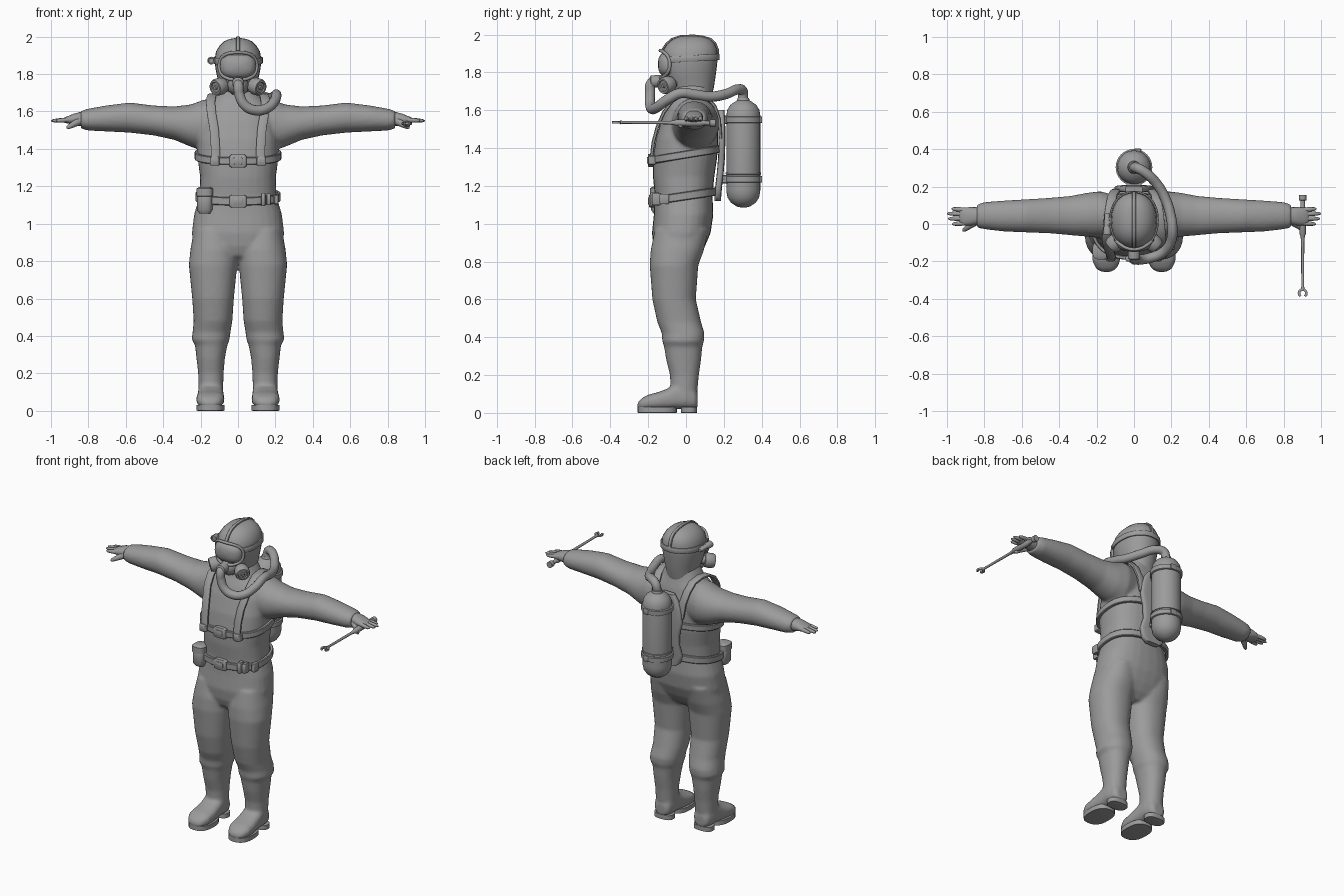
import bpy, bmesh, math
from mathutils import Vector

GREY = bpy.data.materials.new("rubber grey")
GREY.diffuse_color = (0.33, 0.33, 0.33, 1)


def finish(name, bm, angle=40):
    bmesh.ops.recalc_face_normals(bm, faces=bm.faces[:])
    me = bpy.data.meshes.new(name)
    bm.to_mesh(me)
    bm.free()
    ob = bpy.data.objects.new(name, me)
    bpy.context.collection.objects.link(ob)
    me.materials.append(GREY)
    pick([ob])
    bpy.ops.object.shade_smooth_by_angle(angle=math.radians(angle))
    return ob


def pick(obs):
    bpy.ops.object.select_all(action='DESELECT')
    for o in obs:
        o.select_set(True)
    bpy.context.view_layer.objects.active = obs[0]


def spow(v, e):
    return math.copysign(abs(v) ** e, v)


def skin(name, rings, closed=False, angle=40):
    """Bridge equal rings of points into a tube, capped unless closed."""
    bm = bmesh.new()
    vs = [[bm.verts.new(p) for p in r] for r in rings]
    n, m = len(vs[0]), len(vs)
    for i in range(m if closed else m - 1):
        a, b = vs[i], vs[(i + 1) % m]
        for j in range(n):
            k = (j + 1) % n
            bm.faces.new((a[j], a[k], b[k], b[j]))
    if not closed:
        bm.faces.new(vs[0])
        bm.faces.new(vs[-1])
    return finish(name, bm, angle)


def loft(name, axis, rows, s=1, power=2.0, n=28, angle=40):
    """Rows are (position on axis, u0, u1, v0, v1); s = -1 mirrors in x."""
    u, v = [i for i in range(3) if i != axis]
    rings = []
    for t, u0, u1, v0, v1 in rows:
        ring = []
        for j in range(n):
            a = 2 * math.pi * j / n
            p = [0, 0, 0]
            p[axis] = t
            p[u] = (u0 + u1) / 2 + (u1 - u0) / 2 * spow(math.cos(a), 2 / power)
            p[v] = (v0 + v1) / 2 + (v1 - v0) / 2 * spow(math.sin(a), 2 / power)
            p[0] *= s
            ring.append(p)
        rings.append(ring)
    return skin(name, rings, angle=angle)


def block(name, c, half, power=5, k=0.8):
    x, y, z = c
    a, b, h = half
    rows = [(z - h, x - a * k, x + a * k, y - b * k, y + b * k),
            (z - h * k, x - a, x + a, y - b, y + b),
            (z + h * k, x - a, x + a, y - b, y + b),
            (z + h, x - a * k, x + a * k, y - b * k, y + b * k)]
    return loft(name, 2, rows, power=power, n=24)


def rod(name, p0, p1, profile, n=20):
    """Turned part along p0-p1; profile is (fraction, radius) pairs."""
    p0, p1 = Vector(p0), Vector(p1)
    q = (p1 - p0).to_track_quat('Z', 'Y')
    rings = [[p0.lerp(p1, f) + q @ Vector((r * math.cos(2 * math.pi * j / n),
              r * math.sin(2 * math.pi * j / n), 0)) for j in range(n)]
             for f, r in profile]
    return skin(name, rings)


def ribbon(name, pts, width_dir, w, t, closed=False):
    """Flat strap following points; width_dir sets its broad direction."""
    pts, W, m = [Vector(p) for p in pts], Vector(width_dir), len(pts)
    rings = []
    for i, p in enumerate(pts):
        a = pts[i - 1] if closed or i else p
        b = pts[(i + 1) % m] if closed or i < m - 1 else p
        N = (b - a).cross(W).normalized()
        rings.append([p + W * x * w / 2 + N * y * t / 2 for x, y in
                      ((-1, -.6), (-.8, -1), (.8, -1), (1, -.6),
                       (1, .6), (.8, 1), (-.8, 1), (-1, .6))])
    return skin(name, rings, closed)


def tube(name, pts, r, cyclic=False):
    cu = bpy.data.curves.new(name, 'CURVE')
    cu.dimensions, cu.bevel_depth, cu.bevel_resolution = '3D', r, 4
    cu.resolution_u, cu.use_fill_caps = 8, True
    sp = cu.splines.new('BEZIER')
    sp.bezier_points.add(len(pts) - 1)
    for b, p in zip(sp.bezier_points, pts):
        b.co = p
        b.handle_left_type = b.handle_right_type = 'AUTO'
    sp.use_cyclic_u = cyclic
    cu.materials.append(GREY)
    ob = bpy.data.objects.new(name, cu)
    bpy.context.collection.objects.link(ob)
    pick([ob])
    bpy.ops.object.convert(target='MESH')
    bpy.ops.object.shade_smooth_by_angle(angle=math.radians(40))


def hoop(rx, y0, y1, zf, zb, power, n=48):
    out = []
    for j in range(n):
        a = 2 * math.pi * j / n
        f = spow(math.sin(a), 2 / power)
        out.append((rx * spow(math.cos(a), 2 / power), (y0 + y1) / 2 + (y1 - y0) / 2 * f,
                    (zf + zb) / 2 + (zb - zf) / 2 * f))
    return out


# Dry suit: torso, legs, sleeves and boots fused into one skin
torso = [(z, -w, w, a, b) for z, w, a, b in (
    (.79, .1, -.1, .03), (.83, .2, -.155, .07), (.88, .24, -.172, .1), (.95, .247, -.18, .13), (1.05, .235, -.17, .145),
    (1.15, .205, -.165, .14), (1.25, .203, -.175, .15), (1.35, .216, -.175, .165),
    (1.45, .216, -.16, .17), (1.55, .2, -.13, .165), (1.62, .18, -.1, .15),
    (1.67, .13, -.075, .135), (1.74, .09, -.06, .12))]
leg = [(.97, .03, .235, -.165, .12), (.86, 0, .255, -.187, .095), (.78, .004, .263, -.192, .065),
       (.6, .022, .245, -.178, .052), (.48, .03, .237, -.152, .08), (.42, .04, .243, -.128, .098),
       (.38, .045, .248, -.126, .096), (.35, .057, .23, -.116, .086), (.28, .07, .222, -.105, .08),
       (.2, .077, .213, -.085, .068), (.09, .08, .21, -.08, .058)]
sleeve = [(.08, -.06, .15, 1.40, 1.66), (.18, -.075, .175, 1.39, 1.665), (.25, -.068, .167, 1.41, 1.638),
          (.34, -.06, .15, 1.448, 1.627), (.45, -.05, .14, 1.472, 1.632), (.58, -.045, .132, 1.487, 1.648),
          (.7, -.04, .125, 1.493, 1.633), (.8, -.028, .117, 1.498, 1.615), (.84, -.02, .105, 1.508, 1.605)]
boot = [(.062, .11, .18, .03, .1), (.047, .09, .2, .02, .13), (0, .079, .213, .02, .155),
        (-.05, .078, .214, .02, .158), (-.09, .076, .217, .018, .132), (-.14, .072, .222, .016, .112),
        (-.2, .075, .222, .016, .096), (-.237, .093, .205, .016, .076), (-.257, .12, .176, .02, .052)]
parts = [loft("suit", 2, torso, power=2.4)]
for s in (-1, 1):
    parts += [loft("leg", 2, leg, s, 2.2), loft("sleeve", 0, sleeve, s, 2.1), loft("boot", 1, boot, s, 2.7)]
pick(parts)
bpy.ops.object.join()
suit = bpy.context.object
rm = suit.modifiers.new("fuse", 'REMESH')
rm.mode, rm.voxel_size, rm.use_smooth_shade = 'VOXEL', .01, True
sm = suit.modifiers.new("soften", 'SMOOTH')
sm.factor, sm.iterations = .5, 6

# Soles, hands, shoulder straps and breathing valves on both sides
palm = [(.81, .005, .085, 1.52, 1.598), (.845, -.004, .09, 1.522, 1.597), (.88, -.008, .09, 1.53, 1.588),
        (.905, -.008, .088, 1.535, 1.577), (.925, 0, .08, 1.539, 1.57), (.935, .012, .07, 1.545, 1.562)]
tip = ((0, .012), (.45, .0125), (.85, .0095), (1, .004))
for s, side in ((-1, "right"), (1, "left")):
    block(side + "_sole", (s * .147, -.152, .016), (.075, .104, .016), 2.5, .93)
    block(side + "_heel", (s * .146, .016, .016), (.066, .043, .016), 2.7, .93)
    loft(side + "_hand", 0, palm, s, 2.3, 20)
    for i, (y, x) in enumerate(((.004, .972), (.029, .993), (.053, .999), (.075, .975))):
        rod(f"{side}_finger_{i}", (s * .905, y, 1.556), (s * x, y * 1.15 - .005, 1.55), tip, 10)
    rod(side + "_thumb", (s * .85, .012, 1.548), (s * .915, -.037, 1.512), ((0, .022), (.5, .016), (.9, .011), (1, .004)), 10)
    strap = ((.12, -.183, 1.35), (.122, -.173, 1.43), (.128, -.152, 1.51), (.142, -.117, 1.59),
             (.147, -.073, 1.648), (.142, -.02, 1.68), (.135, .05, 1.687), (.125, .11, 1.67),
             (.115, .153, 1.62), (.1, .176, 1.55), (.085, .182, 1.45))
    ribbon(side + "_shoulder_strap", [(s * x, y, z) for x, y, z in strap], (1, 0, 0), .048, .018)
    block(side + "_strap_buckle", (s * .125, -.18, 1.335), (.025, .02, .025))
    rod(side + "_breathing_valve", (s * .06, -.06, 1.745), (s * .123, -.123, 1.727),
        ((0, .025), (.3, .028), (.32, .041), (.5, .046), (.85, .046), (1, .04), (1, .03), (.93, .027), (.93, .012), (1.03, .01)))

# Head, helmet crest and head band
loft("hooded_head", 2, [(z, -w, w, a, b) for z, w, a, b in (
    (1.67, .092, -.05, .135), (1.72, .095, -.085, .147), (1.77, .108, -.112, .155), (1.83, .121, -.128, .163),
    (1.88, .124, -.13, .168), (1.92, .118, -.12, .166), (1.95, .1, -.1, .152), (1.975, .075, -.07, .128),
    (1.988, .045, -.035, .09), (1.993, .012, 0, .04))], power=2.15, angle=60)
ribbon("helmet_crest", [(0, -.128, 1.915), (0, -.105, 1.95), (0, -.075, 1.977), (0, -.03, 1.992), (0, .04, 1.995),
       (0, .09, 1.989), (0, .13, 1.977), (0, .155, 1.955), (0, .169, 1.92), (0, .171, 1.88)], (1, 0, 0), .022, .01)
ribbon("head_band", hoop(.127, -.132, .172, 1.865, 1.882, 2.15), (0, 0, 1), .034, .011, True)

# Diving mask: domed lens, rim and mouth cup
loft("mask_lens", 1, [(y, -.097 * k, .097 * k, 1.843 - .07 * k, 1.843 + .068 * k) for y, k in
     ((-.06, 1), (-.105, .98), (-.124, .88), (-.137, .7), (-.145, .45), (-.149, .1))], power=2.6, angle=70)
rim = []
for j in range(24):
    a = 2 * math.pi * j / 24
    x = .1 * spow(math.cos(a), .8)
    rim.append((x, -.136 + 5 * x * x, 1.843 + .073 * spow(math.sin(a), .8)))
tube("mask_rim", rim, .009, True)
loft("mouth_cup", 2, [(1.69, -.03, .03, -.115, -.02), (1.71, -.05, .05, -.14, -.02), (1.745, -.06, .06, -.158, -.02),
     (1.77, -.045, .045, -.152, -.02), (1.787, -.02, .02, -.14, -.02)], angle=70)
rod("hose_connector", (0, -.13, 1.755), (0, -.19, 1.75), ((0, .03), (.5, .033), (.9, .032), (1, .022)))

# Breathing hose from mask over the left shoulder to the tank
tube("breathing_hose", [(0, -.165, 1.752), (.002, -.185, 1.74), (.008, -.19, 1.69), (.035, -.19, 1.635), (.09, -.18, 1.607),
     (.15, -.155, 1.615), (.195, -.1, 1.655), (.205, -.03, 1.69), (.195, .05, 1.682), (.17, .13, 1.672),
     (.125, .21, 1.685), (.06, .275, 1.71), (.015, .3, 1.7), (0, .3, 1.65)], .027)

# Head lamp
rod("head_lamp", (-.143, .06, 1.872), (-.143, -.055, 1.872), ((0, .01), (.05, .014), (.6, .014), (.7, .021), (1, .021), (1, .015), (.95, .013)))
block("lamp_mount", (-.128, .01, 1.872), (.014, .025, .014))

# Air tank with bands, and its back plate
T = (0, .303)
rod("air_tank", (*T, 1.085), (*T, 1.665), ((0, .01), (.01, .035), (.045, .065), (.09, .083), (.14, .089), (.17, .09), (.84, .09),
    (.89, .085), (.935, .069), (.965, .045), (.975, .034), (1, .03)), 32)
for i, z in enumerate((1.235, 1.55)):
    rod(f"tank_band_{i}", (*T, z - .018), (*T, z + .018), ((0, .091), (.1, .098), (.9, .098), (1, .091)), 32)
    block(f"tank_clamp_{i}", (0, .205, z), (.04, .025, .022))
    block(f"band_latch_{i}", (.02, .395, z), (.02, .008, .018))
rod("tank_collar", (*T, 1.26), (*T, 1.272), ((0, .09), (.2, .094), (.8, .094), (1, .09)), 32)
loft("back_plate", 2, [(z, -w, w, y, y + .036) for z, w, y in (
    (1.12, .05, .15), (1.14, .075, .15), (1.2, .095, .155), (1.27, .075, .163), (1.35, .085, .17),
    (1.43, .105, .172), (1.5, .095, .172), (1.56, .075, .17), (1.6, .045, .167))], power=4)

# Chest and waist belts with buckles, pouch and clips
ribbon("chest_belt", hoop(.222, -.183, .174, 1.335, 1.395, 2.4), (0, 0, 1), .04, .02, True)
ribbon("waist_belt", hoop(.218, -.177, .152, 1.12, 1.17, 2.4), (0, 0, 1), .044, .02, True)
for name, z, y in (("chest", 1.335, -.186), ("waist", 1.12, -.18)):
    block(name + "_buckle", (0, y, z), (.045, .016, .034))
    block(name + "_buckle_tab", (0, y - .013, z), (.025, .008, .018))
block("belt_pouch", (-.178, -.14, 1.12), (.041, .045, .066), 3, .7)
block("pouch_flap", (-.178, -.142, 1.168), (.044, .048, .028), 3, .7)
for i, (x, y) in enumerate(((.135, -.165), (.165, -.155), (.205, -.115))):
    block(f"belt_clip_{i}", (x, y, 1.13), (.012, .025, .035 - .004 * i))

# Spanner held in the left hand
rod("spanner_shaft", (.902, .155, 1.532), (.902, -.35, 1.536), ((0, .02), (.055, .02), (.06, .012), (.12, .012), (.15, .018),
    (.41, .018), (.43, .012), (.5, .0085), (.97, .0075), (1, .011)), 12)
jaw = [(.902 + .02 * math.sin(a), -.37 + .02 * math.cos(a), 1.536)
       for a in (math.radians(-145 + 29 * i) for i in range(11))]
ribbon("spanner_jaw", jaw, (0, 0, 1), .014, .014)
